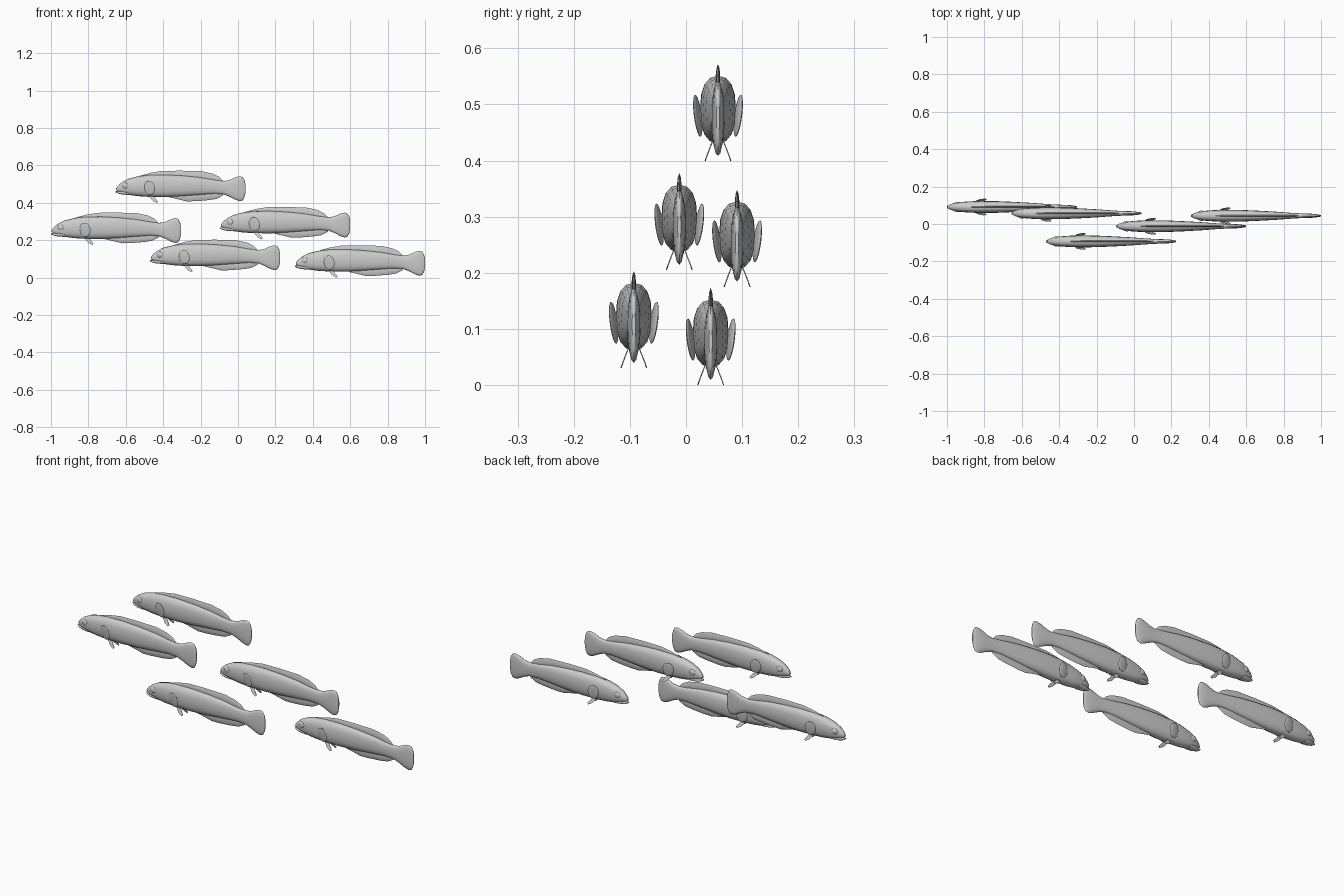
import bpy, bmesh, math
from mathutils import Matrix, Euler, Vector

cube = bpy.data.objects.get("Cube")
if cube:
    bpy.data.objects.remove(cube, do_unlink=True)

grey = bpy.data.materials.new("plain_grey")
grey.use_nodes = True
colour = (0.6, 0.6, 0.6, 1)
grey.diffuse_color = colour
grey.node_tree.nodes["Principled BSDF"].inputs["Base Color"].default_value = colour


def finish(bm, name):
    bmesh.ops.recalc_face_normals(bm, faces=bm.faces)
    mesh = bpy.data.meshes.new(name)
    bm.to_mesh(mesh)
    bm.free()
    mesh.materials.append(grey)
    return mesh


def loft(name, stations, sides=16, power=0.8):
    """Skin rounded sections, each given as x, half width, bottom, top."""
    bm = bmesh.new()
    rings = []
    for x, w, low, high in stations:
        ring = []
        for i in range(sides):
            a = 2 * math.pi * i / sides
            c, s = math.cos(a), math.sin(a)
            y = w * math.copysign(abs(c) ** power, c)
            z = (low + high) / 2 + (high - low) / 2 * math.copysign(abs(s) ** power, s)
            ring.append(bm.verts.new((x, y, z)))
        rings.append(ring)
    for a, b in zip(rings, rings[1:]):
        for i in range(sides):
            j = (i + 1) % sides
            bm.faces.new((a[i], a[j], b[j], b[i]))
    bm.faces.new(rings[0])
    bm.faces.new(rings[-1])
    return finish(bm, name)


def ellipsoid(name, centre, radii, turn=(0, 0, 0)):
    bm = bmesh.new()
    bmesh.ops.create_uvsphere(bm, u_segments=16, v_segments=10, radius=1)
    rot = Euler([math.radians(t) for t in turn]).to_matrix().to_4x4()
    bm.transform(Matrix.Translation(centre) @ rot @ Matrix.Diagonal((*radii, 1)))
    return finish(bm, name)


def blade(name, outline, offset):
    """Thin leaf through outline points, thickened along y."""
    bm = bmesh.new()
    face = bm.faces.new([bm.verts.new(p) for p in outline])
    grown = bmesh.ops.extrude_face_region(bm, geom=[face])["geom"]
    bmesh.ops.translate(bm, vec=(0, offset, 0),
                        verts=[v for v in grown if isinstance(v, bmesh.types.BMVert)])
    return finish(bm, name)


# Body with the tail fin as its last flattened sections
parts = {"body": loft("body", [
    (0.004, 0.006, 0.070, 0.080), (0.015, 0.013, 0.062, 0.094),
    (0.035, 0.020, 0.054, 0.112), (0.07, 0.026, 0.044, 0.130),
    (0.12, 0.030, 0.037, 0.143), (0.18, 0.032, 0.033, 0.151),
    (0.27, 0.031, 0.032, 0.152), (0.36, 0.027, 0.036, 0.147),
    (0.45, 0.022, 0.043, 0.138), (0.53, 0.016, 0.049, 0.124),
    (0.58, 0.013, 0.046, 0.118), (0.61, 0.012, 0.034, 0.123),
    (0.645, 0.011, 0.016, 0.139), (0.665, 0.009, 0.010, 0.143),
    (0.68, 0.007, 0.014, 0.139), (0.69, 0.005, 0.032, 0.122),
    (0.695, 0.003, 0.055, 0.100)])}

# Lower jaw, long back fin and belly fin
parts["jaw"] = loft("jaw", [
    (0.0, 0.005, 0.058, 0.064), (0.012, 0.011, 0.051, 0.064),
    (0.035, 0.018, 0.046, 0.064), (0.07, 0.020, 0.043, 0.064)], 12)
parts["dorsal_fin"] = loft("dorsal_fin", [
    (0.13, 0.003, 0.130, 0.146), (0.19, 0.004, 0.135, 0.162),
    (0.25, 0.004, 0.135, 0.172), (0.35, 0.004, 0.130, 0.173),
    (0.46, 0.004, 0.120, 0.170), (0.52, 0.004, 0.110, 0.157),
    (0.555, 0.003, 0.105, 0.140), (0.575, 0.002, 0.105, 0.119)], 8, 1.2)
parts["anal_fin"] = loft("anal_fin", [
    (0.29, 0.003, 0.030, 0.045), (0.34, 0.005, 0.019, 0.055),
    (0.38, 0.006, 0.009, 0.060), (0.43, 0.006, 0.010, 0.065),
    (0.50, 0.006, 0.016, 0.070), (0.54, 0.005, 0.022, 0.070),
    (0.575, 0.003, 0.040, 0.070)], 8, 1.1)

# Paired fins and eyes
for side, s in (("left", 1), ("right", -1)):
    parts[side + "_eye"] = ellipsoid("eye", (0.053, 0.019 * s, 0.093),
                                     (0.018, 0.008, 0.016), (0, 0, 8 * s))
    parts[side + "_pectoral_fin"] = ellipsoid(
        "pectoral_fin", (0.183, 0.036 * s, 0.081),
        (0.029, 0.0045, 0.038), (-8 * s, -8, 12 * s))
    parts[side + "_pelvic_fin"] = blade("pelvic_fin", [
        (0.175, 0.008 * s, 0.042), (0.205, 0.011 * s, 0.035),
        (0.228, 0.022 * s, 0.006), (0.220, 0.024 * s, 0.0),
        (0.200, 0.020 * s, 0.012)], -0.002 * s)

for mesh in parts.values():
    mesh.shade_smooth()
    mesh.set_sharp_from_angle(angle=math.radians(45))

# The school: nose x, centre y and height of each fish
school = [(-1.0, 0.091, 0.175), (-0.655, 0.057, 0.399), (-0.47, -0.093, 0.03),
          (-0.095, -0.012, 0.205), (0.305, 0.044, 0.0)]
for n, place in enumerate(school, 1):
    for name, mesh in parts.items():
        obj = bpy.data.objects.new(f"fish_{n}_{name}", mesh)
        obj.location = Vector(place)
        bpy.context.collection.objects.link(obj)
